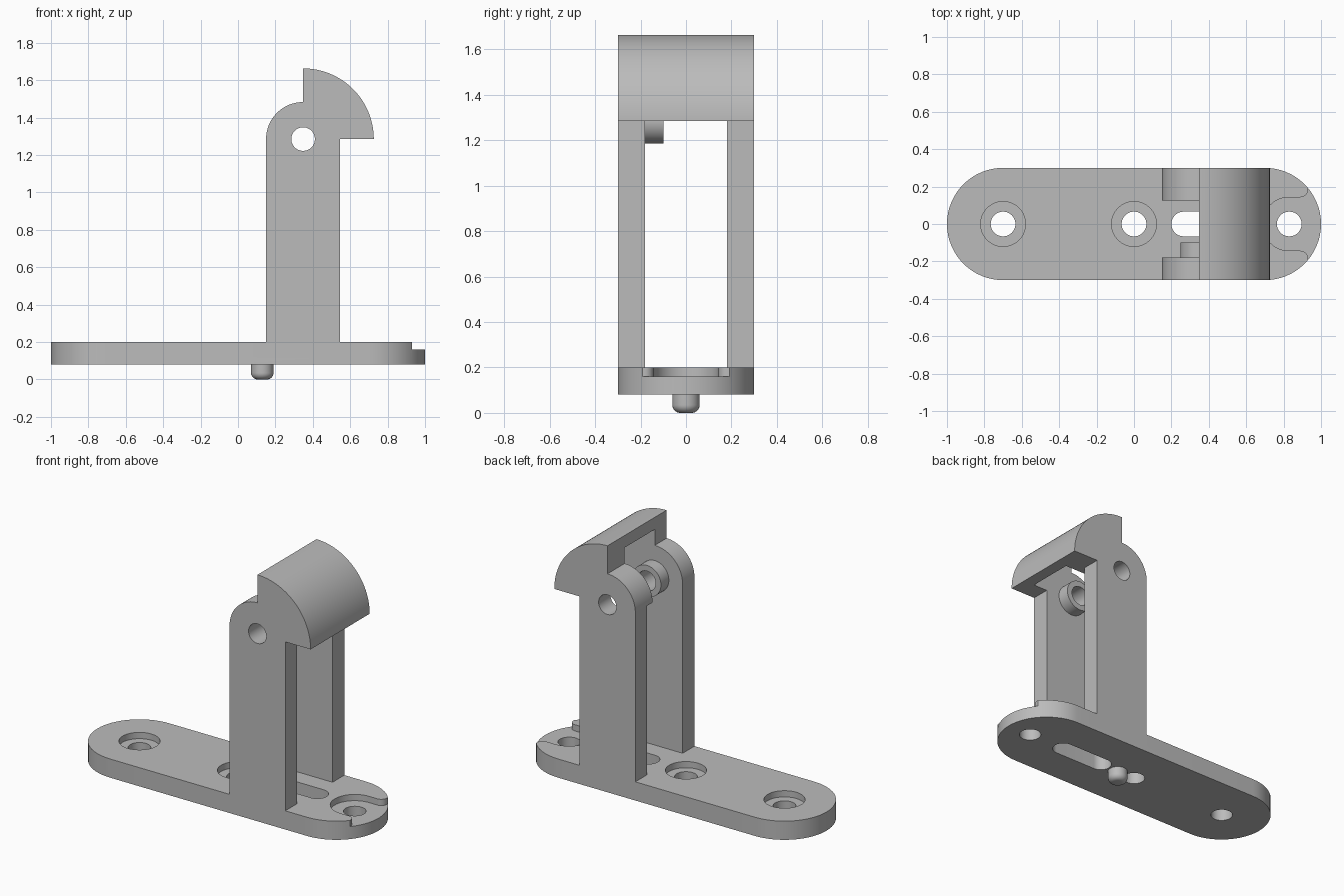
import bpy
import bmesh
from math import cos, sin, radians

if "Cube" in bpy.data.objects:
    bpy.data.objects.remove(bpy.data.objects["Cube"], do_unlink=True)

grey = bpy.data.materials.new("plain_grey")
grey.use_nodes = True
grey.diffuse_color = (0.5, 0.5, 0.5, 1)
grey.node_tree.nodes["Principled BSDF"].inputs["Base Color"].default_value = (0.5, 0.5, 0.5, 1)


def arc(cx, cy, r, start, end, steps=24):
    angles = [radians(start + (end - start) * i / steps) for i in range(steps + 1)]
    return [(cx + r * cos(a), cy + r * sin(a)) for a in angles]


def disc(cx, cy, r):
    return arc(cx, cy, r, 0, 360, 64)[:-1]


def slot(x0, x1, r):
    return arc(x0 + r, 0, r, 90, 270, 32) + arc(x1 - r, 0, r, -90, 90, 32)


def prism(name, outline, axis, lo, hi):
    """Extrude an outline: xy along z, or xz along y."""
    place = (lambda p, h: (p[0], p[1], h)) if axis == "z" else (lambda p, h: (p[0], h, p[1]))
    bm = bmesh.new()
    rings = [[bm.verts.new(place(p, h)) for p in outline] for h in (lo, hi)]
    for ring in rings:
        bm.faces.new(ring)
    n = len(outline)
    for i in range(n):
        j = (i + 1) % n
        bm.faces.new((rings[0][i], rings[0][j], rings[1][j], rings[1][i]))
    return finish(name, bm)


def finish(name, bm):
    bmesh.ops.recalc_face_normals(bm, faces=bm.faces)
    mesh = bpy.data.meshes.new(name)
    bm.to_mesh(mesh)
    bm.free()
    mesh.materials.append(grey)
    obj = bpy.data.objects.new(name, mesh)
    bpy.context.collection.objects.link(obj)
    return obj


def select(obj):
    bpy.ops.object.select_all(action="DESELECT")
    obj.select_set(True)
    bpy.context.view_layer.objects.active = obj


def combine(target, tool, operation):
    mod = target.modifiers.new("combine", "BOOLEAN")
    mod.operation = operation
    mod.solver = "EXACT"
    mod.object = tool
    select(target)
    bpy.ops.object.modifier_apply(modifier=mod.name)
    bpy.data.objects.remove(tool, do_unlink=True)


BOTTOM, TOP, HALF = 0.08, 0.2, 0.3
PX, PZ = 0.348, 1.285      # pivot centre
POST_R, CAP_R = 0.198, 0.378
FLOOR = 0.16               # counterbore depth level

# Upright: post with rounded shoulder and quarter-round cap
profile = [(PX - POST_R, 0.12)]
profile += arc(PX, PZ, POST_R, 180, 90)
profile += arc(PX, PZ, CAP_R, 90, 0, 40)
profile += [(PX + POST_R, PZ), (PX + POST_R, 0.12)]
upright = prism("upright", profile, "y", -HALF, HALF)

# Gap between the posts, and round clearance under the cap
gap = prism("gap", [(0, 0), (0.9, 0), (0.9, PZ), (0, PZ)], "y", -0.18, 0.18)
combine(upright, gap, "DIFFERENCE")
combine(upright, prism("clearance", disc(PX, PZ, 0.3), "y", -0.18, 0.125), "DIFFERENCE")

# Pivot boss and through hole
combine(upright, prism("boss", disc(PX, PZ, 0.1), "y", -0.24, -0.1), "UNION")
combine(upright, prism("pivot_hole", disc(PX, PZ, 0.063), "y", -0.5, 0.5), "DIFFERENCE")

# Base plate with upright fused on
bracket = prism("bracket", slot(-1, 1, HALF), "z", BOTTOM, TOP)
combine(bracket, upright, "UNION")

# Screw holes, counterbores and long slot
for x in (-0.7, 0, 0.83):
    combine(bracket, prism("hole", disc(x, 0, 0.066), "z", 0, 0.5), "DIFFERENCE")
for x in (-0.7, 0):
    combine(bracket, prism("counterbore", disc(x, 0, 0.12), "z", FLOOR, 0.5), "DIFFERENCE")
combine(bracket, prism("slot", slot(0.2, 0.63, 0.066), "z", 0, 0.5), "DIFFERENCE")

# End recess that flares open at the tip
lower = arc(0.89, -0.183, 0.04, 90, 0, 10) + [(0.93, -0.4), (1.2, -0.4)]
upper = [(x, -y) for x, y in reversed(lower)]
recess = arc(0.83, 0, 0.143, 90, 270, 32) + lower + upper
combine(bracket, prism("end_recess", recess, "z", FLOOR, 0.5), "DIFFERENCE")

# Locating pin with rounded tip
bm = bmesh.new()
bmesh.ops.create_cone(bm, cap_ends=True, segments=48, radius1=0.06, radius2=0.06, depth=0.1)
bmesh.ops.translate(bm, verts=bm.verts, vec=(0.13, 0, 0.05))
tip = [e for e in bm.edges if all(v.co.z < 0.01 for v in e.verts)]
bmesh.ops.bevel(bm, geom=tip, offset=0.035, segments=8, profile=0.5, affect="EDGES")
pin = finish("locating_pin", bm)

for obj in (bracket, pin):
    select(obj)
    bpy.ops.object.shade_smooth_by_angle(angle=radians(30))
